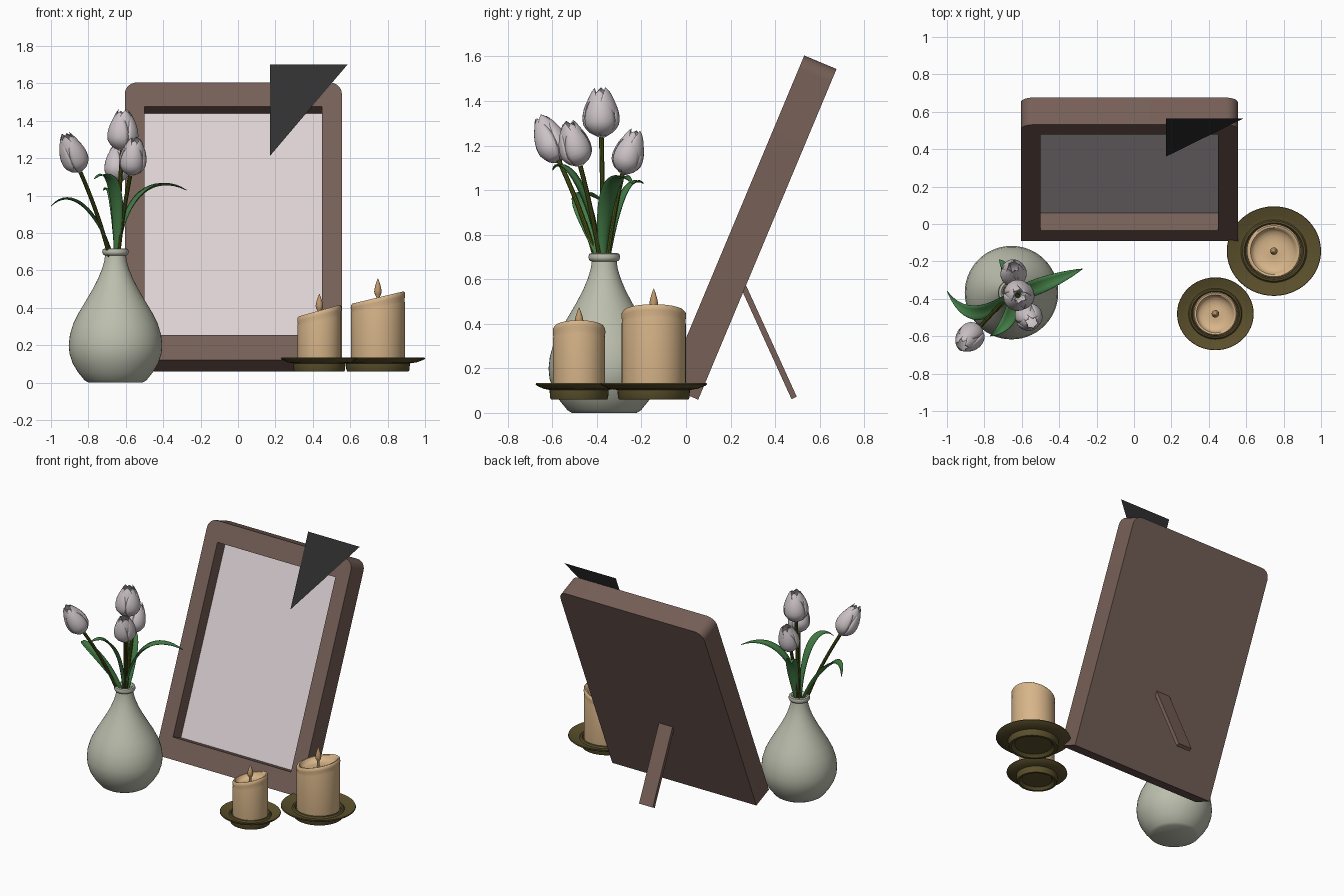
import bpy, bmesh, math
from mathutils import Vector, Matrix

if "Cube" in bpy.data.objects:
    bpy.data.objects.remove(bpy.data.objects["Cube"])


def mat(name, r, g, b):
    m = bpy.data.materials.new(name)
    m.diffuse_color = (r, g, b, 1)
    m.use_nodes = True
    m.node_tree.nodes["Principled BSDF"].inputs["Base Color"].default_value = m.diffuse_color
    return m


WOOD = mat("brown wood", 0.18, 0.115, 0.095)
PALE = mat("pale picture", 0.72, 0.64, 0.66)
PETAL = mat("pale petal", 0.60, 0.54, 0.56)
BLACK = mat("charcoal ribbon", 0.03, 0.03, 0.03)
CERAMIC = mat("grey green ceramic", 0.50, 0.52, 0.42)
LEAF = mat("leaf green", 0.055, 0.20, 0.06)
STEM = mat("olive stem", 0.07, 0.09, 0.008)
WAX = mat("candle wax", 0.68, 0.46, 0.25)
FLAME = mat("amber wick", 0.52, 0.32, 0.15)
BRASS = mat("dark brass", 0.105, 0.08, 0.025)


def finish(name, bm, material, angle=35):
    bmesh.ops.remove_doubles(bm, verts=bm.verts, dist=1e-5)
    bmesh.ops.recalc_face_normals(bm, faces=bm.faces)
    me = bpy.data.meshes.new(name)
    bm.to_mesh(me)
    bm.free()
    me.materials.append(material)
    me.shade_smooth()
    me.set_sharp_from_angle(angle=math.radians(angle))
    ob = bpy.data.objects.new(name, me)
    bpy.context.collection.objects.link(ob)
    return ob


def grid(bm, rows, cols, f, wrap=False):
    v = [[bm.verts.new(f(i, j)) for j in range(cols)] for i in range(rows)]
    for i in range(rows - 1):
        for j in range(cols if wrap else cols - 1):
            k = (j + 1) % cols
            bm.faces.new((v[i][j], v[i][k], v[i + 1][k], v[i + 1][j]))


def lathe(name, profile, centre, material, n=48, shear=None, sy=1.0, angle=35):
    def point(i, j):
        r, z = profile[i]
        a = 2 * math.pi * j / n
        x, y = r * math.cos(a), r * math.sin(a) * sy
        return (centre[0] + x, centre[1] + y, z + (shear(x, z) if shear else 0))
    bm = bmesh.new()
    grid(bm, len(profile), n, point, True)
    return finish(name, bm, material, angle)


def bezier(p, t):
    p = [Vector(q) for q in p]
    while len(p) > 1:
        p = [a.lerp(b, t) for a, b in zip(p, p[1:])]
    return p[0]


def box(bm, lo, hi):
    c = [(a + b) / 2 for a, b in zip(lo, hi)]
    s = [b - a for a, b in zip(lo, hi)]
    bmesh.ops.create_cube(bm, size=1, matrix=Matrix.Translation(c) @ Matrix.Diagonal((*s, 1)))


# Picture frame, local axes: y = depth, z = along the slope
LEAN = Matrix.Translation((-0.025, -0.09, 0.12)) @ Matrix.Rotation(math.radians(-22.7), 4, 'X')
bm = bmesh.new()
box(bm, (-0.58, 0, 0), (0.58, 0.157, 1.609))
tops = [e for e in bm.edges if all(abs(v.co.x) > 0.5 and v.co.z > 1.5 for v in e.verts)
        and abs(e.verts[0].co.x - e.verts[1].co.x) < 0.01]
bmesh.ops.bevel(bm, geom=tops, offset=0.065, segments=8, profile=0.5, affect='EDGES')
frame = finish("picture_frame", bm, WOOD)
bm = bmesh.new()
box(bm, (-0.475, -0.1, 0.145), (0.475, 0.104, 1.47))
cutter = finish("frame_cutter", bm, WOOD)
cutter.hide_render = True
mod = frame.modifiers.new("opening", 'BOOLEAN')
mod.object, mod.operation, mod.solver = cutter, 'DIFFERENCE', 'EXACT'
bpy.context.view_layer.objects.active = frame
bpy.ops.object.modifier_apply(modifier="opening")
bpy.data.objects.remove(cutter)
frame.data.set_sharp_from_angle(angle=math.radians(35))
frame.matrix_world = LEAN

# Picture sheet inside the recess
bm = bmesh.new()
box(bm, (-0.475, 0.1, 0.145), (0.475, 0.105, 1.47))
finish("picture_sheet", bm, PALE).matrix_world = LEAN

# Flat ribbon triangle over the top right corner
bm = bmesh.new()
bm.faces.new([bm.verts.new(p) for p in
              ((0.195, -0.006, 1.18), (0.61, -0.006, 1.71), (0.195, -0.006, 1.71))])
finish("corner_ribbon", bm, BLACK).matrix_world = LEAN

# Back support leg
bm = bmesh.new()
box(bm, (-0.055, -0.013, -0.58), (0.055, 0.013, 0.0))
leg = finish("support_leg", bm, WOOD)
leg.matrix_world = Matrix.Translation((-0.025, 0.245, 0.595)) @ Matrix.Rotation(math.radians(24.5), 4, 'X')

# Vase: smooth pear outline with a rolled rim
outline = [(0, 0), (0.145, 0), (0.165, 0.012), (0.2, 0.055), (0.23, 0.105), (0.246, 0.155),
           (0.25, 0.2), (0.244, 0.255), (0.226, 0.315), (0.196, 0.375), (0.16, 0.435),
           (0.125, 0.495), (0.096, 0.55), (0.073, 0.605), (0.06, 0.65), (0.056, 0.68),
           (0.066, 0.684), (0.072, 0.698), (0.067, 0.714), (0.056, 0.718), (0.046, 0.71),
           (0.043, 0.68), (0.05, 0.62), (0, 0.56)]
lathe("vase", outline, (-0.655, -0.367), CERAMIC, n=56, angle=50)


# Tulips: three inner and three outer cupped petals on a bent stem
def tulip(idx, base, tip, radius):
    base, tip = Vector(base), Vector(tip)
    axis = tip - base
    h = axis.length
    place = Matrix.Translation(base) @ axis.to_track_quat('Z', 'Y').to_matrix().to_4x4()
    bm = bmesh.new()
    for k in range(6):
        outer = k % 2
        rad, hh = radius * (1.0 if outer else 0.9), h * (0.96 if outer else 1.0)

        def petal(i, j):
            t, u = i / 12, j / 4 - 1
            r = rad * (math.sin(math.pi * min(1, 0.05 + 0.9 * t ** 0.72)) ** 0.75 * 0.85 + 0.15 * min(1, 4 * t))
            r *= 1 - 0.06 * u * u * outer
            w = math.radians(62) * (1 - t ** 4) ** 0.6 if t < 1 else 0.02
            a = k * math.pi / 3 + u * w + idx
            return place @ Vector((r * math.cos(a), r * math.sin(a), hh * t))
        grid(bm, 13, 9, petal)
    ob = finish(f"tulip_flower_{idx}", bm, PETAL, 60)
    sol = ob.modifiers.new("thickness", 'SOLIDIFY')
    sol.thickness = 0.003

    start = Vector((-0.655, -0.367, 0.58)) + Vector((base.x + 0.655, base.y + 0.367, 0)) * 0.06
    mid = Vector((start.x + 0.28 * (base.x - start.x), start.y + 0.28 * (base.y - start.y), 0.84))
    path = [start, mid, base + axis * 0.06]

    def tube(i, j):
        t = i / 16
        c = bezier(path, t)
        d = bezier(path, t + 0.01) - bezier(path, t - 0.01)
        a = 2 * math.pi * j / 10
        return c + d.to_track_quat('Z', 'Y') @ Vector((0.011 * math.cos(a), 0.011 * math.sin(a), 0))
    bm = bmesh.new()
    grid(bm, 17, 10, tube, True)
    finish(f"tulip_stem_{idx}", bm, STEM)


tulip(1, (-0.845, -0.57, 1.13), (-0.925, -0.655, 1.33), 0.075)
tulip(2, (-0.62, -0.38, 1.24), (-0.612, -0.385, 1.46), 0.085)
tulip(3, (-0.575, -0.475, 1.11), (-0.545, -0.53, 1.31), 0.075)
tulip(4, (-0.645, -0.285, 1.075), (-0.645, -0.225, 1.27), 0.072)


# Leaves: folded blades swept along an arc
def leaf(idx, path, width):
    d = Vector(path[-1]) - Vector(path[0])
    side = Vector((-d.y, d.x, 0)).normalized()

    def blade(i, j):
        t, u = i / 18, j / 2 - 1
        w = width * (0.2 * (1 - t) + math.sin(math.pi * t ** 1.1) ** 0.8 * 0.95 if t < 1 else 0.02)
        tan = bezier(path, t + 0.01) - bezier(path, t - 0.01)
        up = tan.cross(side).normalized()
        if up.z < 0:
            up = -up
        return bezier(path, t) + side * u * w + up * abs(u) * w * 0.35
    bm = bmesh.new()
    grid(bm, 19, 5, blade)
    ob = finish(f"leaf_{idx}", bm, LEAF, 60)
    ob.modifiers.new("thickness", 'SOLIDIFY').thickness = 0.003


leaf(1, [(-0.665, -0.38, 0.66), (-0.73, -0.42, 0.85), (-0.87, -0.58, 1.07), (-1.0, -0.36, 0.945)], 0.038)
leaf(2, [(-0.64, -0.37, 0.66), (-0.62, -0.38, 0.95), (-0.48, -0.32, 1.13), (-0.275, -0.24, 1.03)], 0.04)
leaf(3, [(-0.655, -0.385, 0.66), (-0.64, -0.42, 0.95), (-0.65, -0.55, 1.18), (-0.77, -0.6, 1.09)], 0.036)
leaf(4, [(-0.65, -0.35, 0.66), (-0.64, -0.31, 0.9), (-0.65, -0.26, 1.08), (-0.72, -0.19, 1.03)], 0.038)


# Candles with a slanted melted top, each on a footed dish
def candle(name, c, R, H, slope, dish, flame_top):
    def slant(x, z):
        return slope * x * max(0, (z - 0.1) / (H - 0.1))
    body = [(0, 0.105), (R * 0.98, 0.105), (R, 0.125), (R, H - 0.055), (R * 0.985, H - 0.042),
            (R * 1.01, H - 0.025), (R * 1.0, H - 0.008), (R * 0.95, H), (R * 0.87, H - 0.002),
            (R * 0.81, H - 0.018), (R * 0.72, H - 0.034), (R * 0.55, H - 0.04),
            (R * 0.4, H - 0.045), (R * 0.15, H - 0.04), (0, H - 0.038)]
    lathe(name + "_wax", body, c, WAX, shear=slant, angle=50)
    b, t = H - 0.045, flame_top
    drop = [(r, b + (t - b) * k) for r, k in
            ((0, 0), (0.008, 0), (0.008, 0.3), (0.017, 0.42), (0.02, 0.52), (0.016, 0.68), (0.008, 0.86), (0, 1))]
    lathe(name + "_flame", drop, c, FLAME, n=16, angle=60)
    D = dish
    plate = [(0, 0.078), (D * 0.5, 0.078), (D * 0.58, 0.06), (D * 0.65, 0.06), (D * 0.67, 0.068),
             (D * 0.68, 0.103), (D * 0.82, 0.108), (D * 0.97, 0.122), (D, 0.128), (D * 0.99, 0.134),
             (D * 0.95, 0.132), (D * 0.8, 0.117), (D * 0.7, 0.114), (D * 0.67, 0.124),
             (D * 0.63, 0.126), (D * 0.6, 0.114), (0, 0.112)]
    lathe(name + "_dish", plate, c, BRASS, sy=0.95)


candle("small_candle", (0.435, -0.48), 0.117, 0.385, 0.28, 0.205, 0.475)
candle("large_candle", (0.748, -0.145), 0.144, 0.455, 0.24, 0.252, 0.56)
